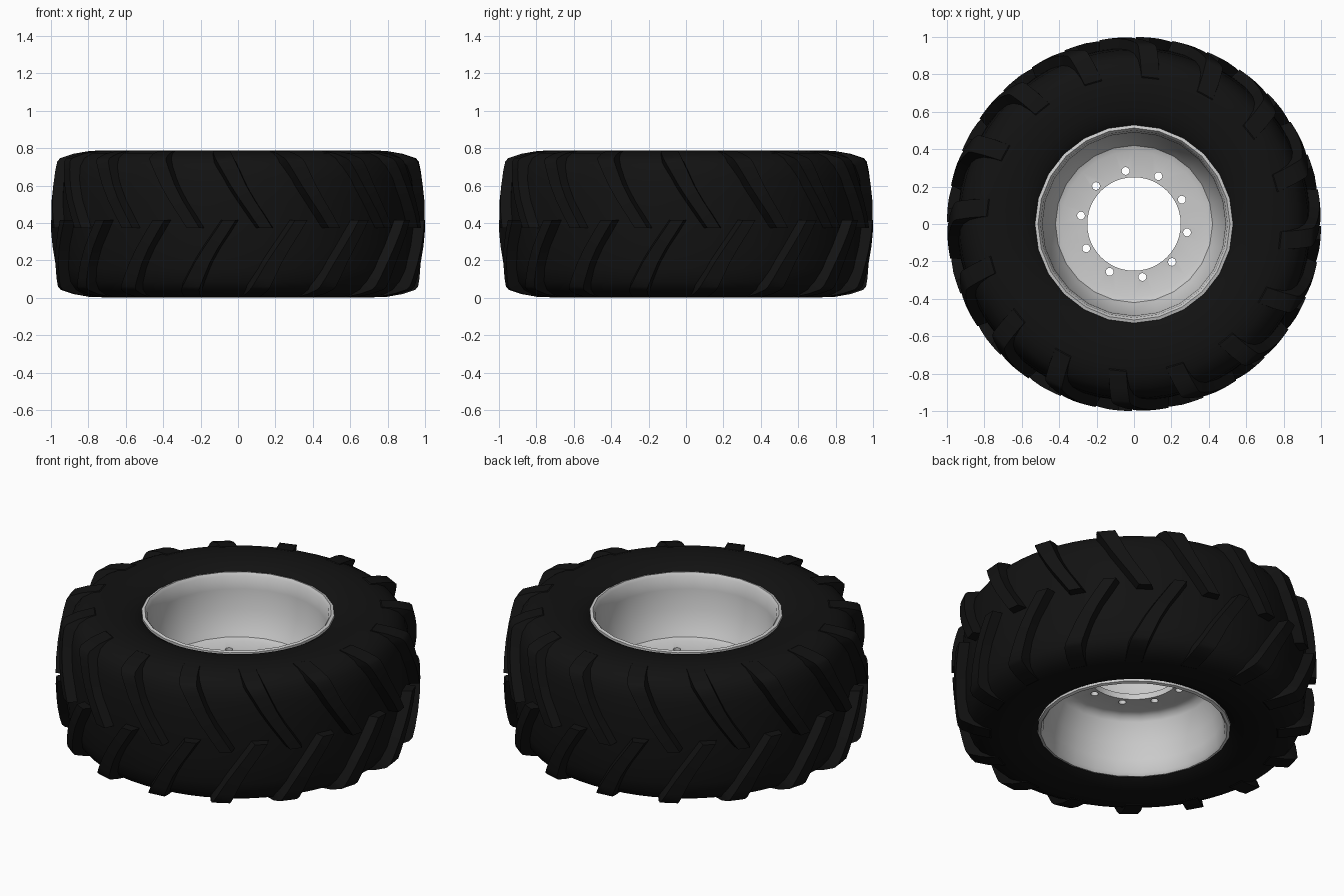
import bpy, bmesh
from math import radians, cos, sin, pi

if "Cube" in bpy.data.objects:
    bpy.data.objects.remove(bpy.data.objects["Cube"])

MID = 0.395      # height of the tyre's centre plane
PITCH = 22.5     # 16 lugs per side


def material(name, c):
    m = bpy.data.materials.new(name)
    m.diffuse_color = (*c, 1)
    m.use_nodes = True
    m.node_tree.nodes["Principled BSDF"].inputs["Base Color"].default_value = m.diffuse_color
    return m


def make(name, bm, mat=None, angle=35):
    bmesh.ops.recalc_face_normals(bm, faces=bm.faces)
    me = bpy.data.meshes.new(name)
    bm.to_mesh(me)
    bm.free()
    ob = bpy.data.objects.new(name, me)
    bpy.context.collection.objects.link(ob)
    if mat:
        me.materials.append(mat)
    bpy.ops.object.select_all(action='DESELECT')
    bpy.context.view_layer.objects.active = ob
    ob.select_set(True)
    if angle:
        bpy.ops.object.shade_smooth_by_angle(angle=radians(angle))
    return ob


def polar(r, deg, z):
    a = radians(deg)
    return (r * cos(a), r * sin(a), z)


def revolve(profile, seg):
    """Closed (r, z) profile turned about z."""
    bm = bmesh.new()
    rings = [[bm.verts.new(polar(r, 360 * i / seg, z)) for r, z in profile]
             for i in range(seg)]
    n = len(profile)
    for i in range(seg):
        a, b = rings[i], rings[(i + 1) % seg]
        for j in range(n):
            k = (j + 1) % n
            bm.faces.new((a[j], b[j], b[k], a[k]))
    return bm


rubber = material("rubber", (0.006, 0.006, 0.006))

# Tyre carcass: half profile mirrored about the centre plane
half = [(0.945, 0), (0.942, 0.12), (0.932, 0.24), (0.912, 0.31), (0.88, 0.352),
        (0.83, 0.378), (0.77, 0.391), (0.70, 0.393), (0.62, 0.385),
        (0.56, 0.368), (0.53, 0.35), (0.505, 0.33)]
profile = [(r, MID + h) for r, h in half] + [(r, MID - h) for r, h in half[:0:-1]]
make("tyre_carcass", revolve(profile, 64), rubber, 40)

# Tread lugs: stations of (top radius, height, sweep angle, half width angle)
stations = [(1.0, -0.022, 8.6, 2.0), (1.0, 0.05, 5.9, 2.1), (0.996, 0.13, 2.8, 2.2),
            (0.988, 0.21, 0.0, 2.4), (0.976, 0.29, -2.4, 2.7), (0.966, 0.335, -3.8, 2.9),
            (0.95, 0.352, -4.4, 3.0), (0.88, 0.375, -5.4, 3.2), (0.79, 0.391, -6.4, 3.4)]
bm = bmesh.new()
for side in (1, -1):
    for n in range(16):
        base = -90 + n * PITCH + (0 if side == 1 else -PITCH / 2)
        rows = []
        for r, h, sweep, w in stations:
            a = base + sweep
            rb, hb = r - 0.08, h * 0.9
            rows.append([bm.verts.new(polar(*p)) for p in (
                (rb, a - w - 1.2, MID + side * hb), (r, a - w, MID + side * h),
                (r, a + w, MID + side * h), (rb, a + w + 1.2, MID + side * hb))])
        for p, q in zip(rows, rows[1:]):
            for j in range(4):
                k = (j + 1) % 4
                bm.faces.new((p[j], p[k], q[k], q[j]))
        bm.faces.new(rows[0])
        bm.faces.new(rows[-1])
make("tread_lugs", bm, rubber, 35)

# Rim with the centre disc, one closed section
rim_profile = [(0.25, 0.40), (0.39, 0.40), (0.42, 0.412), (0.435, 0.44),
               (0.485, 0.55), (0.49, 0.67), (0.50, 0.745), (0.513, 0.762),
               (0.53, 0.757), (0.53, 0.735), (0.515, 0.70), (0.515, 0.09),
               (0.53, 0.055), (0.53, 0.033), (0.513, 0.028), (0.50, 0.045),
               (0.49, 0.12), (0.475, 0.21), (0.44, 0.33), (0.42, 0.355),
               (0.39, 0.365), (0.25, 0.365)]
bm = revolve(rim_profile, 24)
# Round off the hub opening with a plain cutter later, so close it slightly smaller
for v in bm.verts:
    r = (v.co.x ** 2 + v.co.y ** 2) ** 0.5
    if r < 0.26:
        v.co.x *= 0.9
        v.co.y *= 0.9
rim = make("wheel_rim", bm, None, 0)

# Cutters: hub opening and ten bolt holes
bm = bmesh.new()
holes = [(0, 0, 0.25, 48)]
holes += [(*polar(0.287, -9 + 36 * i, 0)[:2], 0.021, 16) for i in range(10)]
for x, y, r, seg in holes:
    vs = bmesh.ops.create_cone(bm, cap_ends=True, segments=seg, radius1=r,
                               radius2=r, depth=0.2)["verts"]
    bmesh.ops.translate(bm, verts=vs, vec=(x, y, 0.38))
cutter = make("hole_cutter", bm, None, 0)
cutter.hide_render = True

bpy.ops.object.select_all(action='DESELECT')
bpy.context.view_layer.objects.active = rim
rim.select_set(True)
mod = rim.modifiers.new("holes", 'BOOLEAN')
mod.operation = 'DIFFERENCE'
mod.solver = 'EXACT'
mod.object = cutter
bpy.ops.object.modifier_apply(modifier=mod.name)
bpy.data.objects.remove(cutter)
bpy.ops.object.shade_smooth_by_angle(angle=radians(35))
